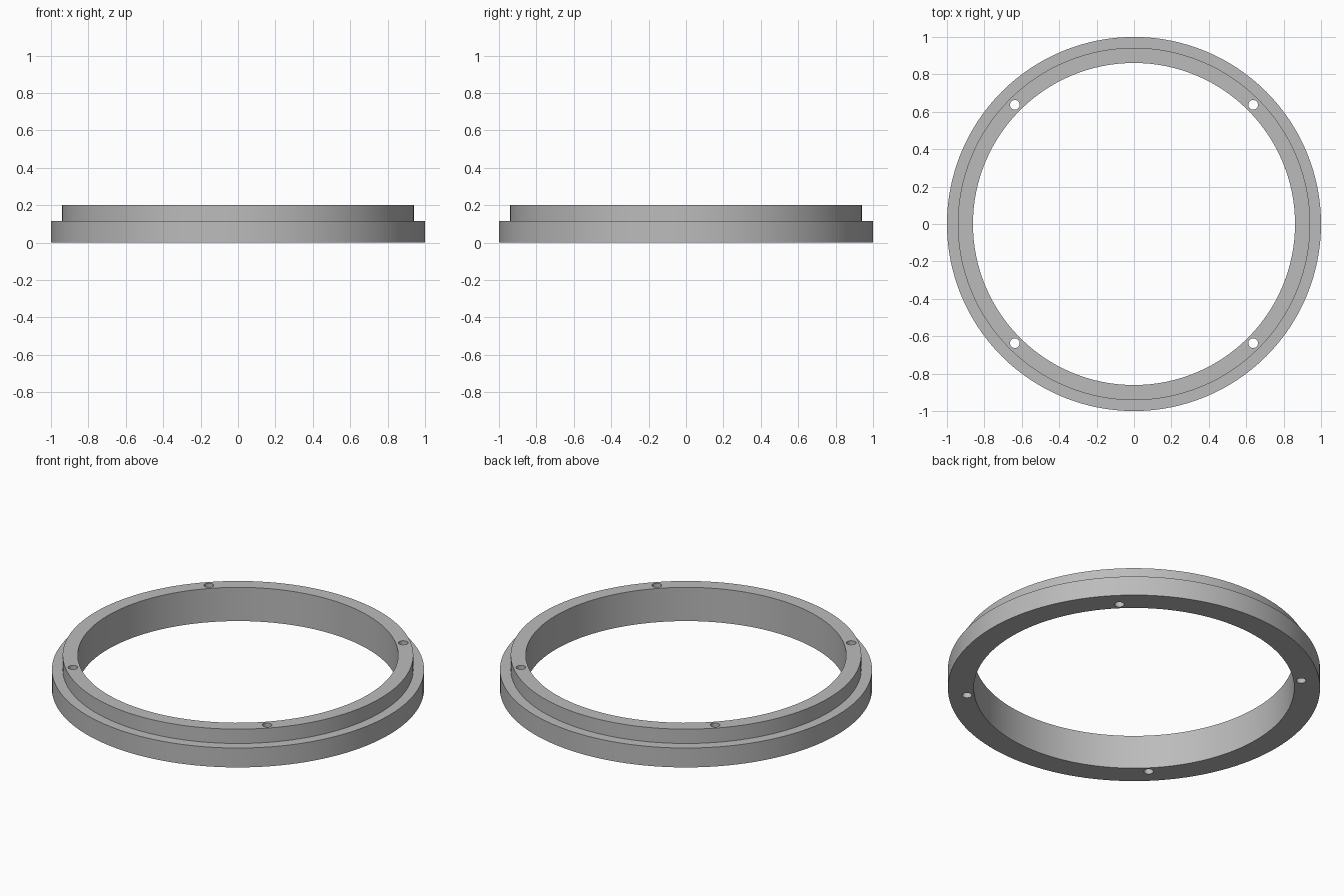
import bpy, bmesh
from math import cos, sin, pi, radians

if "Cube" in bpy.data.objects:
    bpy.data.objects.remove(bpy.data.objects["Cube"], do_unlink=True)

OUTER, STEP, INNER = 1.0, 0.942, 0.861
STEP_Z, TOP_Z = 0.115, 0.2
BOLT_CIRCLE, HOLE_R = 0.901, 0.026
SEGMENTS = 128

grey = bpy.data.materials.new("plain grey")
grey.use_nodes = True
colour = (0.5, 0.5, 0.5, 1)
grey.diffuse_color = colour
grey.node_tree.nodes["Principled BSDF"].inputs["Base Color"].default_value = colour


def lathe(name, profile, segments):
    """Revolve a closed (radius, height) profile about the z axis."""
    bm = bmesh.new()
    rings = []
    for i in range(segments):
        a = 2 * pi * i / segments
        rings.append([bm.verts.new((r * cos(a), r * sin(a), z)) for r, z in profile])
    n = len(profile)
    for i in range(segments):
        a, b = rings[i], rings[(i + 1) % segments]
        for j in range(n):
            k = (j + 1) % n
            bm.faces.new((a[j], b[j], b[k], a[k]))
    bmesh.ops.recalc_face_normals(bm, faces=bm.faces)
    mesh = bpy.data.meshes.new(name)
    bm.to_mesh(mesh)
    bm.free()
    obj = bpy.data.objects.new(name, mesh)
    bpy.context.collection.objects.link(obj)
    mesh.materials.append(grey)
    return obj


# Stepped ring: wide flange below, narrower rim above, straight bore
ring = lathe("stepped_ring", [(INNER, 0), (OUTER, 0), (OUTER, STEP_Z),
                              (STEP, STEP_Z), (STEP, TOP_Z), (INNER, TOP_Z)], SEGMENTS)

# Four through holes on the diagonals
bm = bmesh.new()
for i in range(4):
    a = pi / 4 + i * pi / 2
    hole = bmesh.ops.create_cone(bm, cap_ends=True, segments=32, radius1=HOLE_R,
                                 radius2=HOLE_R, depth=TOP_Z * 2)
    bmesh.ops.translate(bm, verts=hole["verts"],
                        vec=(BOLT_CIRCLE * cos(a), BOLT_CIRCLE * sin(a), TOP_Z / 2))
cut_mesh = bpy.data.meshes.new("hole_cutter")
bm.to_mesh(cut_mesh)
bm.free()
cut_mesh.materials.append(grey)
cutter = bpy.data.objects.new("hole_cutter", cut_mesh)
bpy.context.collection.objects.link(cutter)
cutter.hide_render = True

drill = ring.modifiers.new("bolt_holes", "BOOLEAN")
drill.operation = "DIFFERENCE"
drill.solver = "EXACT"
drill.object = cutter

for obj in bpy.context.selected_objects:
    obj.select_set(False)
bpy.context.view_layer.objects.active = ring
ring.select_set(True)
bpy.ops.object.modifier_apply(modifier=drill.name)
bpy.data.objects.remove(cutter, do_unlink=True)
bpy.ops.object.shade_smooth_by_angle(angle=radians(30))
